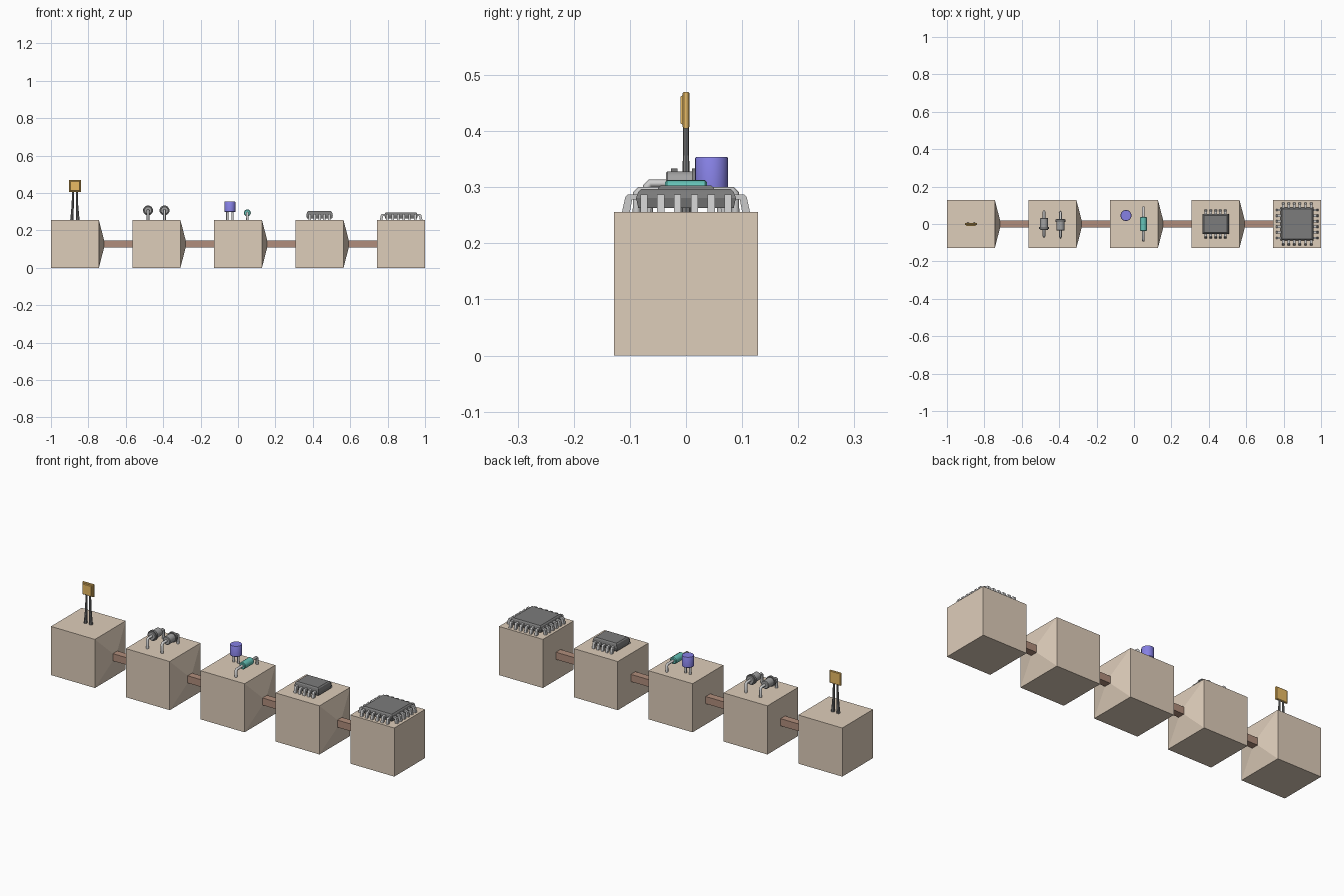
import bpy, bmesh, math
from mathutils import Matrix, Vector

if "Cube" in bpy.data.objects:
    bpy.data.objects.remove(bpy.data.objects["Cube"])

TOP = 0.256   # top face of every cube
H = 0.128     # half cube


def mat(name, r, g, b):
    m = bpy.data.materials.new(name)
    m.diffuse_color = (r, g, b, 1)
    m.use_nodes = True
    m.node_tree.nodes["Principled BSDF"].inputs["Base Color"].default_value = m.diffuse_color
    return m


TAN = mat("tan", 0.73, 0.61, 0.49)
BROWN = mat("brown", 0.44, 0.27, 0.20)
BLACK = mat("black", 0.20, 0.20, 0.20)
BLUE = mat("blue", 0.24, 0.22, 0.78)
TEAL = mat("teal", 0.13, 0.55, 0.48)
ORANGE = mat("orange", 0.82, 0.50, 0.13)
CHARCOAL = mat("charcoal", 0.36, 0.36, 0.36)
AXES = {"X": Matrix.Rotation(math.pi / 2, 4, "Y"),
        "Y": Matrix.Rotation(-math.pi / 2, 4, "X"), "Z": Matrix()}


def loft(name, rings, material=None, matrix=Matrix(), smooth=False):
    """Skin a list of equal-length point rings and cap both ends."""
    bm = bmesh.new()
    vs = [[bm.verts.new(matrix @ Vector(p)) for p in r] for r in rings]
    n = len(vs[0])
    for a, b in zip(vs, vs[1:]):
        for i in range(n):
            bm.faces.new((a[i], a[(i + 1) % n], b[(i + 1) % n], b[i]))
    bm.faces.new(vs[0][::-1])
    bm.faces.new(vs[-1])
    bmesh.ops.recalc_face_normals(bm, faces=bm.faces)
    me = bpy.data.meshes.new(name)
    bm.to_mesh(me)
    bm.free()
    ob = bpy.data.objects.new(name, me)
    bpy.context.collection.objects.link(ob)
    if material:
        me.materials.append(material)
    if smooth:
        bpy.ops.object.select_all(action="DESELECT")
        ob.select_set(True)
        bpy.context.view_layer.objects.active = ob
        bpy.ops.object.shade_smooth_by_angle(angle=math.radians(35))
    return ob


def blocks(name, loc, axis, sections, material=None):
    """Rectangular sections (height, half a, half b) stacked along an axis."""
    rings = [[(-a, -b, t), (a, -b, t), (a, b, t), (-a, b, t)] for t, a, b in sections]
    return loft(name, rings, material, Matrix.Translation(loc) @ AXES[axis])


def turned(name, loc, axis, sections, material=None, n=24):
    """Round sections (height, radius) stacked along an axis."""
    rings = [[(r * math.cos(2 * math.pi * i / n), r * math.sin(2 * math.pi * i / n), t)
              for i in range(n)] for t, r in sections]
    return loft(name, rings, material, Matrix.Translation(loc) @ AXES[axis], True)


def bent_wire(name, x, y0, y1, z, r=0.007):
    """Lead running along y through a component, both ends bent down into the cube."""
    c = 0.006
    path = [(y0, TOP), (y0, z - c), (y0 + c, z), (y1 - c, z), (y1, z - c), (y1, TOP)]
    cu = bpy.data.curves.new(name, "CURVE")
    cu.dimensions = "3D"
    cu.bevel_depth, cu.bevel_resolution, cu.use_fill_caps = r, 2, True
    sp = cu.splines.new("POLY")
    sp.points.add(len(path) - 1)
    for p, (y, zz) in zip(sp.points, path):
        p.co = (x, y, zz, 1)
    ob = bpy.data.objects.new(name, cu)
    bpy.context.collection.objects.link(ob)
    bpy.ops.object.select_all(action="DESELECT")
    ob.select_set(True)
    bpy.context.view_layer.objects.active = ob
    bpy.ops.object.convert(target="MESH")


def chip(name, x, half, half_y, top, reach, pins, pitch, sides):
    """Chip package with gull-wing pins on the given sides (quarter turns)."""
    base = TOP + 0.007
    blocks(name + "_body", (x, 0, 0), "Z",
           [(base, half - 0.004, half_y - 0.004), (base + 0.018, half, half_y),
            (top - 0.005, half - 0.004, half_y - 0.004), (top, half - 0.009, half_y - 0.009)], BLACK)
    shoulder = TOP + 0.031
    for s in sides:
        inner = half_y - 0.006
        prof = [(inner, shoulder), (reach - 0.010, shoulder), (reach - 0.006, shoulder - 0.004),
                (reach, TOP), (reach - 0.014, TOP), (reach - 0.018, shoulder - 0.009),
                (inner, shoulder - 0.009)]
        turn = Matrix.Translation((x, 0, 0)) @ Matrix.Rotation(s * math.pi / 2, 4, "Z")
        for i in range(pins):
            u = (i - (pins - 1) / 2) * pitch
            loft(name + "_pin", [[(u + w, y, z) for y, z in prof] for w in (-0.0065, 0.0065)],
                 None, turn)


# Row of cubes, each but the last with a shallow taper into a connecting bar
centres = [(-2 + i) * 0.436 for i in range(5)]
for i, x in enumerate(centres):
    secs = [(-H, H, H), (H, H, H)]
    if i < 4:
        secs.append((H + 0.028, 0.02, 0.02))
        blocks("connecting_bar", (x, 0, H), "X", [(H + 0.02, 0.019, 0.019), (0.31, 0.019, 0.019)], BROWN)
    blocks("cube", (x, 0, H), "X", secs, TAN)

# Disc component on two splayed legs
x = centres[0]
blocks("plate", (x, 0, 0.4375), "Y",
       [(-0.010, 0.024, 0.024), (-0.006, 0.026, 0.026), (-0.006, 0.030, 0.030),
        (-0.004, 0.0325, 0.0325), (0.004, 0.0325, 0.0325), (0.006, 0.030, 0.030)], ORANGE)
for s in (-1, 1):
    ring = [(math.cos(k * math.pi / 4), math.sin(k * math.pi / 4)) for k in range(8)]
    loft("plate_leg", [[(x + s * dx + r * a, r * b, z) for a, b in ring]
                       for z, dx, r in ((TOP, 0.016, 0.009), (0.33, 0.012, 0.006), (0.412, 0.010, 0.005))],
         BLACK, smooth=True)

# Pair of diodes facing opposite ways, each with a raised end band
for dx, s in ((-0.045, -1), (0.043, 1)):
    x, y, z = centres[1] + dx, 0.0 if s < 0 else -0.004, 0.307
    bent_wire("diode_wire", x, y - 0.066, y + 0.066, z)
    turned("diode_body", (x, y, z), "Y", [(-0.032, 0.019), (-0.029, 0.0215), (0.029, 0.0215), (0.032, 0.019)],
           CHARCOAL)
    turned("diode_band", (x, y + s * 0.021, z), "Y", [(-0.006, 0.0265), (0.006, 0.0265)], BLACK)

# Upright can with two legs
x, y = -0.043, 0.0455
turned("can_body", (x, y, 0), "Z", [(0.298, 0.028), (0.300, 0.0295), (0.351, 0.0295), (0.3535, 0.028)], BLUE)
for s in (-1, 1):
    turned("can_leg", (x + s * 0.014, y, 0), "Z", [(TOP, 0.006), (0.302, 0.006)], None, 12)

# Horizontal resistor
bent_wire("resistor_wire", 0.05, -0.088, 0.088, 0.294)
turned("resistor_body", (0.05, 0, 0.294), "Y",
       [(-0.037, 0.015), (-0.034, 0.0185), (0.034, 0.0185), (0.037, 0.015)], TEAL)

# Small chip with pins on two sides, large chip with pins on four
chip("small_chip", centres[3], 0.071, 0.054, 0.303, 0.077, 5, 0.026, (0, 2))
chip("large_chip", centres[4], 0.089, 0.089, 0.297, 0.114, 6, 0.030, (0, 1, 2, 3))
